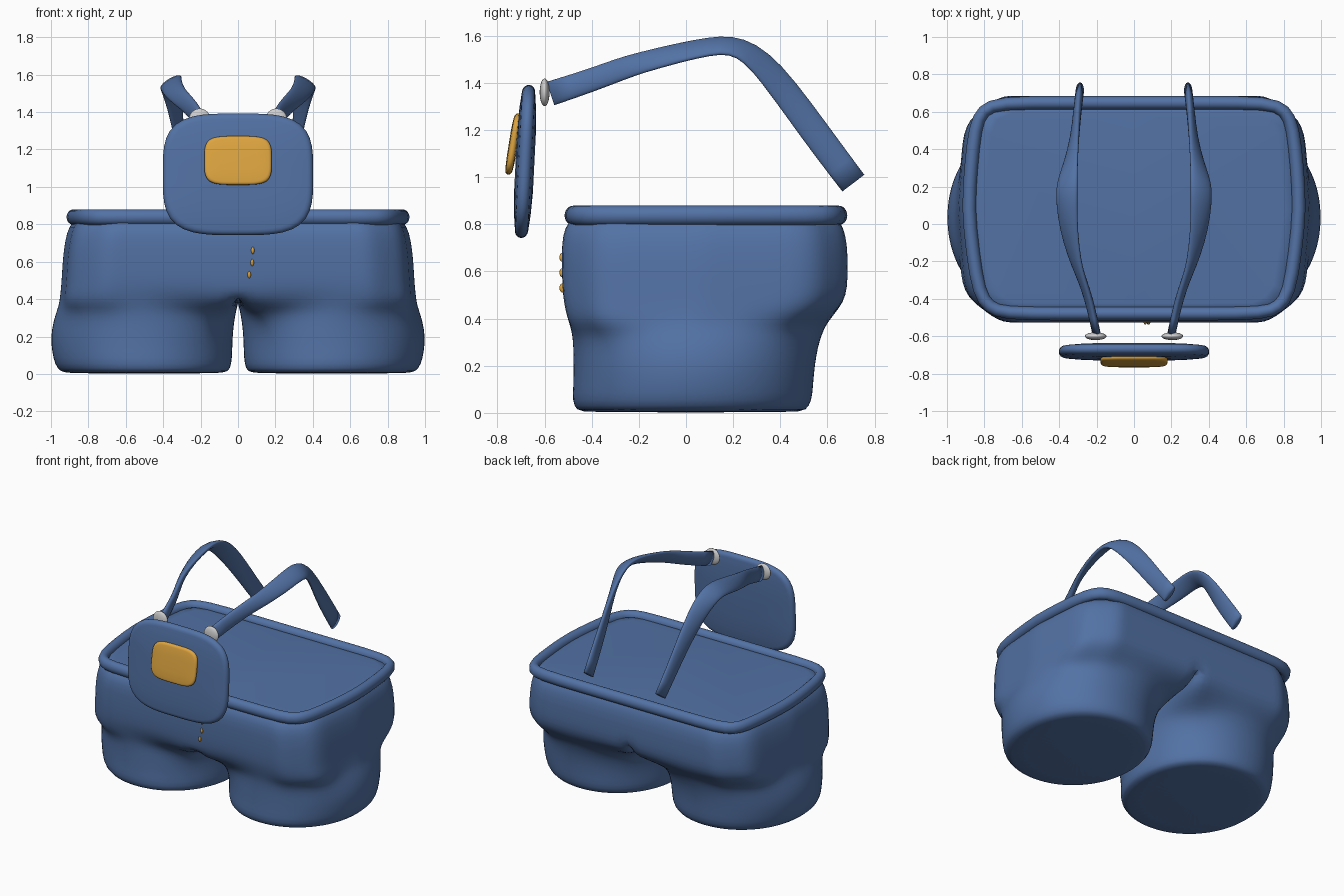
import bpy, bmesh, math
from mathutils import Vector

if "Cube" in bpy.data.objects:
    bpy.data.objects.remove(bpy.data.objects["Cube"])


def material(name, rgb):
    m = bpy.data.materials.new(name)
    m.diffuse_color = (*rgb, 1)
    m.use_nodes = True
    m.node_tree.nodes["Principled BSDF"].inputs["Base Color"].default_value = m.diffuse_color
    return m


DENIM = material("denim blue", (0.085, 0.168, 0.375))
GOLD = material("gold", (0.72, 0.37, 0.05))
SILVER = material("silver", (0.62, 0.62, 0.62))


def loft(name, rings, mat, cap=True, loop=False, mirror=False, subsurf=0):
    """Skin a list of closed rings; faces lying on the mirror plane are left out."""
    bm = bmesh.new()
    vs = [[bm.verts.new(p) for p in r] for r in rings]
    n = len(vs[0])
    for i in range(len(vs) if loop else len(vs) - 1):
        a, b = vs[i], vs[(i + 1) % len(vs)]
        for j in range(n):
            k = (j + 1) % n
            f = (a[j], a[k], b[k], b[j])
            if max(abs(v.co.x) for v in f) > 1e-4:
                bm.faces.new(f)
    if cap and not loop:
        bm.faces.new(vs[0][::-1])
        bm.faces.new(vs[-1])
    bmesh.ops.recalc_face_normals(bm, faces=bm.faces)
    me = bpy.data.meshes.new(name)
    bm.to_mesh(me)
    bm.free()
    ob = bpy.data.objects.new(name, me)
    bpy.context.collection.objects.link(ob)
    me.materials.append(mat)
    if mirror:
        md = ob.modifiers.new("mirror", 'MIRROR')
        md.merge_threshold = 0.0005
    if subsurf:
        md = ob.modifiers.new("smooth", 'SUBSURF')
        md.levels = md.render_levels = subsurf
    for p in me.polygons:
        p.use_smooth = True
    return ob


def unit_oval(a, n):
    c, s = math.cos(a), math.sin(a)
    r = (abs(c) ** n + abs(s) ** n) ** (-1 / n)
    return Vector((c * r, s * r))


def unit_hip(a):
    """Half of the hip outline: square at the middle, chamfered outside."""
    c, s = math.cos(a), abs(math.sin(a))
    planes = [(0, 1, 1), (-1, 0, 1), (1, 0.1, 1), (0.2, 0.33, 0.436)]
    r = min(d / (p * c + q * s) for p, q, d in planes if p * c + q * s > 1e-6)
    return Vector((c * r, math.sin(a) * r))


# Trousers: round leg blending into the square hip, mirrored
corner = math.radians(135)
angles = [-corner + 2 * corner * i / 38 for i in range(39)]
angles += [corner + (2 * math.pi - 2 * corner) * i / 12 for i in range(1, 12)]
# z, hip blend at front, hip blend at back, inner x, outer x, front y, back y
levels = [
    (0.002, 0, 0, 0.10, 0.90, -0.43, 0.47),
    (0.010, 0, 0, 0.05, 0.95, -0.465, 0.51),
    (0.05, 0, 0, 0.034, 0.98, -0.484, 0.535),
    (0.12, 0, 0, 0.03, 0.995, -0.478, 0.54),
    (0.20, 0.02, 0.02, 0.028, 1.002, -0.478, 0.547),
    (0.28, 0.10, 0.06, 0.02, 0.988, -0.482, 0.56),
    (0.335, 0.35, 0.15, 0.01, 0.970, -0.49, 0.578),
    (0.375, 0.85, 0.40, 0.0, 0.958, -0.498, 0.595),
    (0.42, 1, 0.80, 0.0, 0.952, -0.508, 0.63),
    (0.47, 1, 0.98, 0.0, 0.947, -0.518, 0.668),
    (0.53, 1, 1, 0.0, 0.943, -0.524, 0.685),
    (0.62, 1, 1, 0.0, 0.938, -0.527, 0.686),
    (0.72, 1, 1, 0.0, 0.925, -0.527, 0.684),
    (0.79, 1, 1, 0.0, 0.905, -0.514, 0.667),
    (0.825, 1, 1, 0.0, 0.87, -0.48, 0.64),
]
rings = []
for z, wf, wb, x0, x1, y0, y1 in levels:
    ring = []
    for a in angles:
        # sides of the leg ease between the front and back blends
        w = wf + (wb - wf) * (0.5 + 0.5 * max(-1, min(1, 2 * math.sin(a))))
        p = unit_oval(a, 2.08).lerp(unit_hip(a), w)
        x = (x0 + x1) / 2 + p.x * (x1 - x0) / 2
        y = (y0 + y1) / 2 + p.y * (y1 - y0) / 2
        # soft fold across the front of the thigh
        if y < 0:
            y += 0.025 * math.exp(-((x - 0.28) / 0.2) ** 2 - ((z - 0.34) / 0.07) ** 2)
        ring.append((0.0 if x < 1e-4 else x, y, z))
    rings.append(ring)
trousers = loft("trousers", rings, DENIM, cap=False, mirror=True, subsurf=1)
# flat soles of the legs
bm = bmesh.new()
bm.from_mesh(trousers.data)
bm.verts.ensure_lookup_table()
bm.faces.new([bm.verts[i] for i in reversed(range(len(angles)))])
bm.to_mesh(trousers.data)
bm.free()
for p in trousers.data.polygons:
    p.use_smooth = True

# Waistband: tube around the top edge, and the panel inside it
half = [(0.0, -0.479), (0.4, -0.479), (0.70, -0.478), (0.775, -0.445), (0.83, -0.37),
        (0.862, -0.15), (0.887, 0.08), (0.872, 0.3), (0.85, 0.52), (0.81, 0.61),
        (0.72, 0.648), (0.4, 0.648), (0.0, 0.648)]
path = [Vector((x, y, 0)) for x, y in half]
path += [Vector((-x, y, 0)) for x, y in half[-2:0:-1]]
band = []
for i, p in enumerate(path):
    t = (path[(i + 1) % len(path)] - path[i - 1]).normalized()
    out = Vector((t.y, -t.x, 0))
    band.append([p + out * 0.038 * math.cos(a) + Vector((0, 0, 0.838 + 0.043 * math.sin(a)))
                 for a in (2 * math.pi * j / 12 for j in range(12))])
loft("waistband", band, DENIM, loop=True, subsurf=1)
panel = [[(p.x * s, (p.y - 0.085) * s + 0.085, z) for p in path]
         for s, z in ((0.99, 0.81), (0.96, 0.842), (0.9, 0.846))]
loft("top_panel", panel, DENIM)


def pillow(name, cz, hx, hz, y, thick, dome, slope, n, mat):
    """Rounded upright plate with domed faces, leaning by slope in y per unit z."""
    steps = [(thick / 2 * (1 - math.cos(b)) * 1.1, thick / 2 * math.sin(b))
             for b in (-math.pi / 2 + math.pi * i / 8 for i in range(9))]
    inner = [(hz * 0.3, thick / 2 + dome * 0.6), (hz * 0.6, thick / 2 + dome)]
    steps = [(i, -d) for i, d in reversed(inner)] + steps + inner
    rings = []
    for inset, depth in steps:
        ring = []
        for j in range(56):
            p = unit_oval(2 * math.pi * j / 56, n)
            dz = p.y * (hz - inset)
            ring.append((p.x * (hx - inset), y + slope * dz + depth, cz + dz))
        rings.append(ring)
    return loft(name, rings, mat)


pillow("bib", 1.067, 0.402, 0.325, -0.683, 0.056, 0.012, 0.05, 3.6, DENIM)
pillow("bib_pocket", 1.141, 0.18, 0.13, -0.733, 0.03, 0.004, 0.16, 4.2, GOLD)


def bead(name, loc, scale, mat):
    bpy.ops.mesh.primitive_uv_sphere_add(segments=20, ring_count=12, radius=1, location=loc)
    ob = bpy.context.object
    ob.name = name
    ob.scale = scale
    ob.data.materials.append(mat)
    bpy.ops.object.shade_smooth()


# Strap buttons and fly stitches
for side, s in (("left", -1), ("right", 1)):
    bead("button_" + side, (s * 0.205, -0.60, 1.36), (0.058, 0.021, 0.059), SILVER)
for i, (x, z) in enumerate(((0.079, 0.66), (0.076, 0.595), (0.06, 0.53))):
    bead(f"stitch_{i + 1}", (x, -0.525, z), (0.009, 0.012, 0.019), GOLD)

# Straps: flat ribbons that twist over the shoulder
# x, y, z, half width, twist in degrees
strap = [(0.203, -0.575, 1.355, 0.054, 82), (0.24, -0.40, 1.412, 0.052, 75),
         (0.285, -0.28, 1.458, 0.052, 68), (0.318, -0.19, 1.487, 0.054, 55),
         (0.35, -0.03, 1.528, 0.062, 38), (0.359, 0.10, 1.556, 0.066, 32),
         (0.360, 0.19, 1.562, 0.068, 32), (0.353, 0.27, 1.53, 0.068, 42),
         (0.337, 0.36, 1.445, 0.067, 58), (0.315, 0.48, 1.285, 0.064, 76),
         (0.303, 0.60, 1.12, 0.062, 85), (0.29, 0.71, 0.975, 0.06, 88)]
for side, s in (("left", -1), ("right", 1)):
    rings = []
    for i, (x, y, z, hw, tw) in enumerate(strap):
        a, b = strap[max(i - 1, 0)], strap[min(i + 1, len(strap) - 1)]
        t = Vector((0, b[1] - a[1], b[2] - a[2])).normalized()
        up = Vector((0, -t.z, t.y))
        ca, sa = math.cos(math.radians(tw)), math.sin(math.radians(tw))
        wide = Vector((s * ca, 0, 0)) - up * sa
        thin = Vector((s * sa, 0, 0)) + up * ca
        c = Vector((s * x, y, z))
        rings.append([c + wide * hw * math.cos(q) + thin * 0.023 * math.sin(q)
                      for q in (2 * math.pi * j / 16 for j in range(16))])
    ob = loft("strap_" + side, rings, DENIM, subsurf=1)
    # keep the cut ends crisp
    crease = ob.data.attributes.new("crease_edge", 'FLOAT', 'EDGE')
    last = 16 * (len(strap) - 1)
    for e in ob.data.edges:
        if max(e.vertices) < 16 or min(e.vertices) >= last:
            crease.data[e.index].value = 1.0
